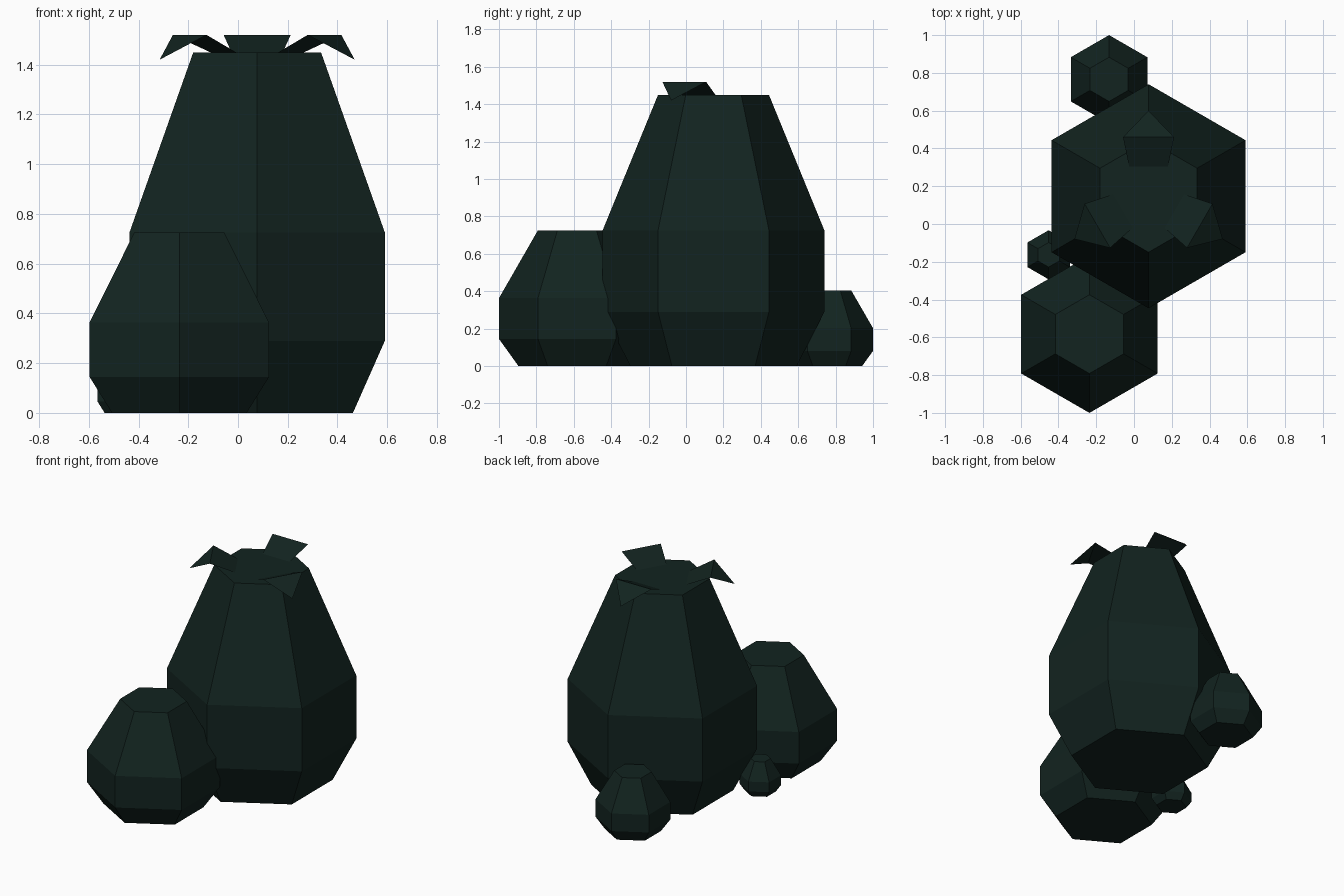
import bpy
from math import sin, cos, pi

if "Cube" in bpy.data.objects:
    bpy.data.objects.remove(bpy.data.objects["Cube"])

green = bpy.data.materials.new("dark_green")
green.diffuse_color = (0.006, 0.017, 0.014, 1)
green.use_nodes = True
green.node_tree.nodes["Principled BSDF"].inputs["Base Color"].default_value = green.diffuse_color


def add_mesh(name, verts, faces):
    mesh = bpy.data.meshes.new(name)
    mesh.from_pydata(verts, [], faces)
    mesh.materials.append(green)
    obj = bpy.data.objects.new(name, mesh)
    bpy.context.collection.objects.link(obj)
    return obj


# Six-sided faceted bulb: profile is (radius factor, height factor)
PROFILE = [(0.75, 0), (1, 0.2), (1, 0.5), (0.5, 1)]


def bulb(name, x, y, radius, height):
    n = 6
    verts = [(x + radius * r * cos(pi / 2 + 2 * pi * i / n),
              y + radius * r * sin(pi / 2 + 2 * pi * i / n),
              height * h) for r, h in PROFILE for i in range(n)]
    faces = [(k * n + i, k * n + (i + 1) % n,
              (k + 1) * n + (i + 1) % n, (k + 1) * n + i)
             for k in range(len(PROFILE) - 1) for i in range(n)]
    last = (len(PROFILE) - 1) * n
    faces += [tuple(reversed(range(n))), tuple(range(last, last + n))]
    return add_mesh(name, verts, faces)


CX, CY, TOP = 0.077, 0.147, 1.45
bulb("main_bulb", CX, CY, 0.593, TOP)
bulb("medium_bulb", -0.236, -0.583, 0.417, 0.726)
bulb("small_bulb", -0.132, 0.766, 0.234, 0.405)
bulb("tiny_bulb", -0.452, -0.163, 0.13, 0.226)

# Thin folded leaves around the top: (outward, sideways, z)
LEAF = [(0.158, 0.103, TOP), (0.158, -0.103, TOP), (0.313, -0.135, 1.52),
        (0.453, 0, 1.42), (0.313, 0.135, 1.52)]
for k in range(3):
    a = pi / 2 + k * 2 * pi / 3
    verts = [(CX + r * cos(a) - s * sin(a), CY + r * sin(a) + s * cos(a), z)
             for r, s, z in LEAF]
    add_mesh(f"leaf_{k + 1}", verts, [(0, 1, 2, 4), (4, 2, 3)])
